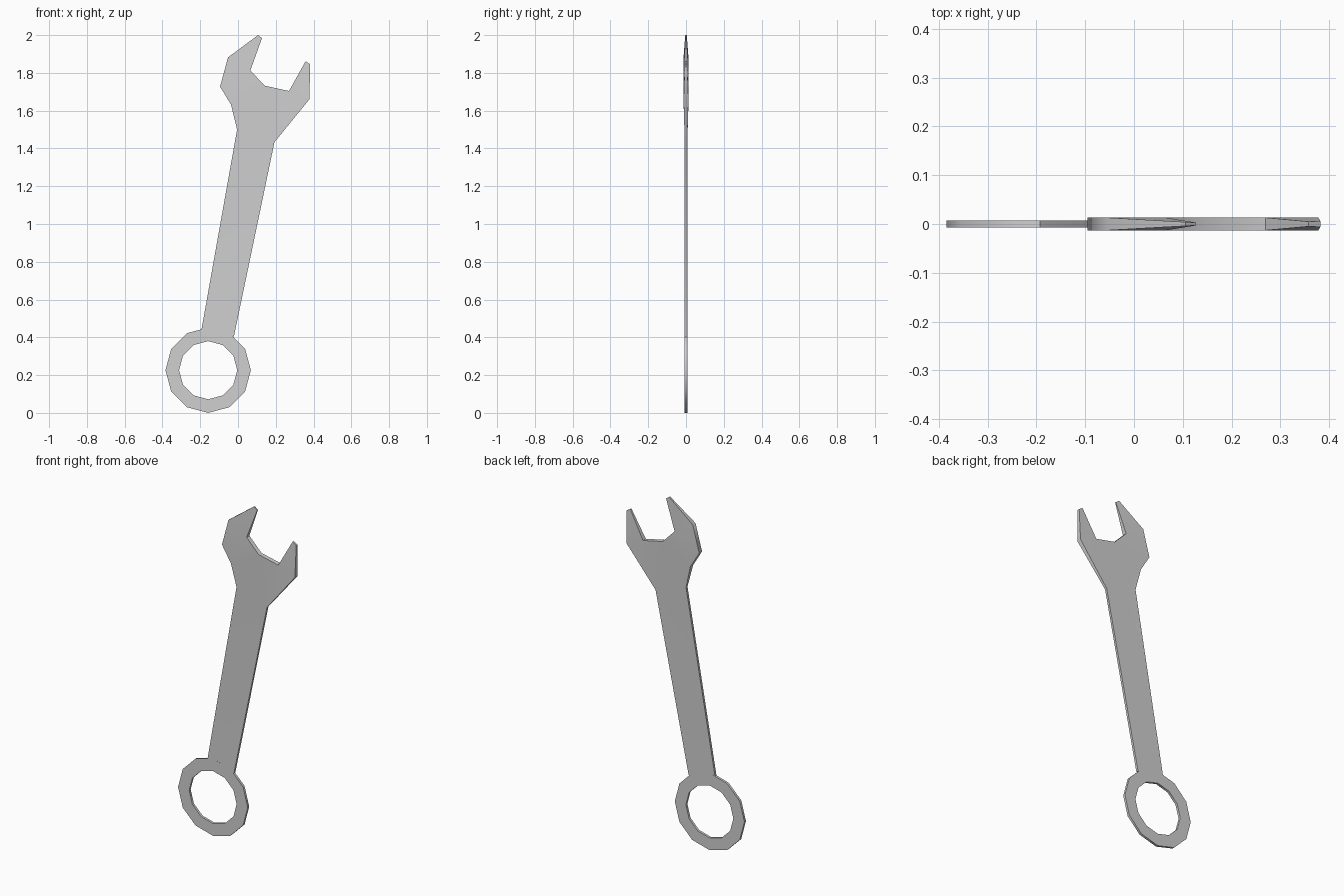
import bpy, bmesh
from math import cos, sin, tau, radians

cube = bpy.data.objects.get("Cube")
if cube:
    bpy.data.objects.remove(cube, do_unlink=True)

steel = bpy.data.materials.new("steel grey")
steel.use_nodes = True
colour = (0.63, 0.63, 0.63, 1)
steel.diffuse_color = colour
steel.node_tree.nodes["Principled BSDF"].inputs["Base Color"].default_value = colour


def plate(name, points, faces):
    """Mirrored front and back skins from (x, z, half thickness), joined by edge walls."""
    bm = bmesh.new()
    front = [bm.verts.new((x, -t, z)) for x, z, t in points]
    back = [bm.verts.new((x, t, z)) for x, z, t in points]
    for f in faces:
        bm.faces.new([front[i] for i in f])
        bm.faces.new([back[i] for i in reversed(f)])
    # wall every edge used by only one face
    edges = [(f[i - 1], f[i]) for f in faces for i in range(len(f))]
    for a, b in edges:
        if (b, a) not in edges:
            bm.faces.new((front[a], front[b], back[b], back[a]))
    bmesh.ops.recalc_face_normals(bm, faces=bm.faces)
    mesh = bpy.data.meshes.new(name)
    bm.to_mesh(mesh)
    bm.free()
    mesh.materials.append(steel)
    obj = bpy.data.objects.new(name, mesh)
    bpy.context.collection.objects.link(obj)
    # soften the outline corners, keep the rims sharp
    bpy.ops.object.select_all(action='DESELECT')
    obj.select_set(True)
    bpy.context.view_layer.objects.active = obj
    bpy.ops.object.shade_smooth_by_angle(angle=radians(50))


# Closed ring end
SIDES, CX, CZ = 12, -0.158, 0.226
ring = [(CX + r * cos(tau * i / SIDES), CZ + r * sin(tau * i / SIDES), 0.007)
        for r in (0.226, 0.154) for i in range(SIDES)]
plate("ring_end", ring,
      [(i, (i + 1) % SIDES, (i + 1) % SIDES + SIDES, i + SIDES) for i in range(SIDES)])

# Handle flowing into the open jaw, which thins towards both tips
THIN, FULL = 0.0068, 0.013
outline = [(-0.005, 1.5, THIN), (-0.037, 1.632, FULL), (-0.095, 1.727, FULL),
           (-0.053, 1.882, FULL), (0.106, 2.0, 0.004), (0.127, 1.984, 0.003),
           (0.065, 1.812, FULL), (0.143, 1.732, FULL), (0.27, 1.704, FULL),
           (0.358, 1.862, 0.005), (0.382, 1.846, 0.006), (0.378, 1.66, FULL),
           (0.193, 1.433, THIN), (-0.022, 0.403, THIN), (-0.193, 0.443, THIN)]
plate("handle_and_jaw", outline,
      [(14, 13, 12, 0), (0, 12, 7, 1), (12, 8, 7), (12, 11, 8), (1, 7, 6, 2),
       (2, 6, 3), (3, 6, 5), (3, 5, 4), (8, 11, 9), (9, 11, 10)])
